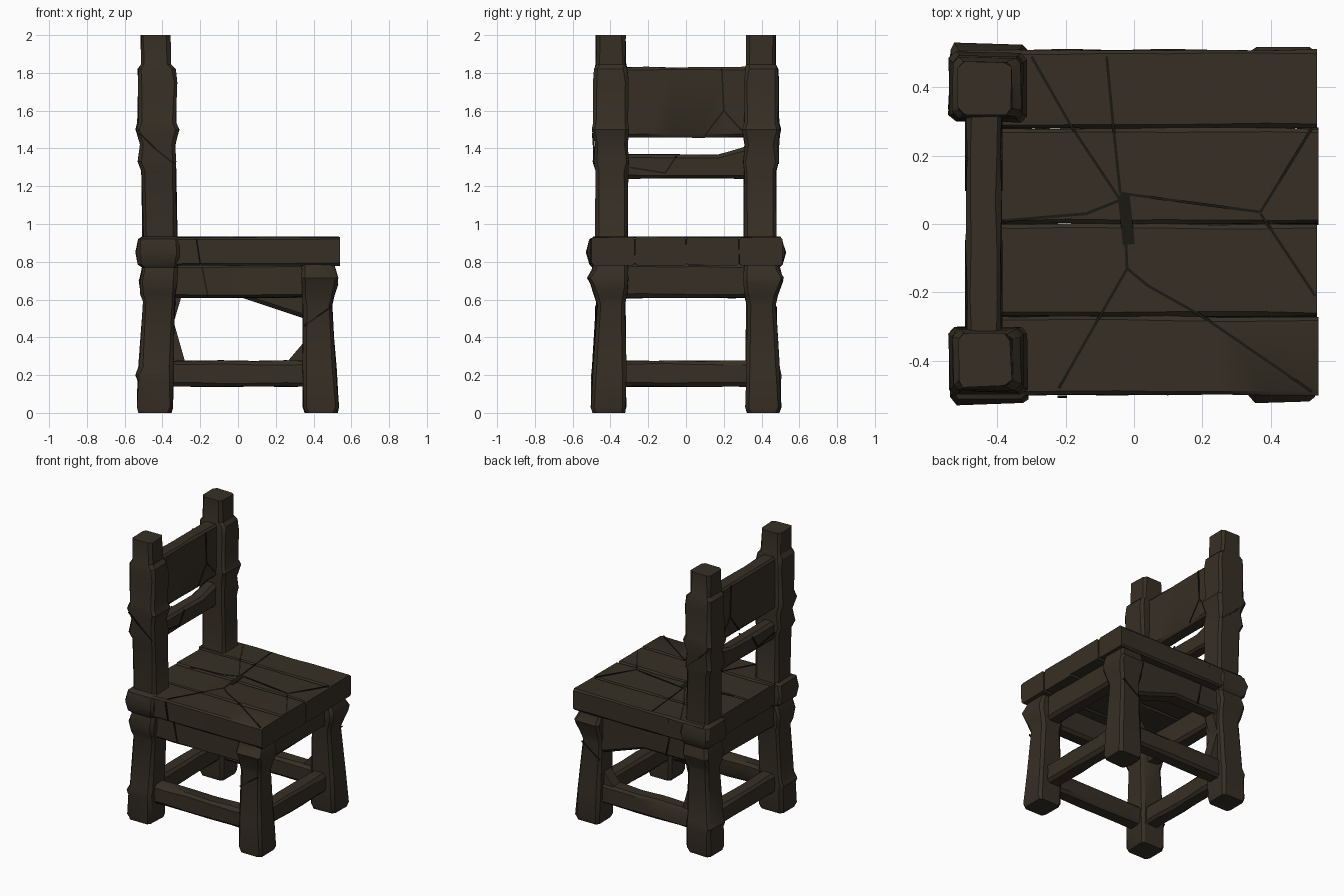
import bpy, bmesh, math, random
from mathutils import Vector

if "Cube" in bpy.data.objects:
    bpy.data.objects.remove(bpy.data.objects["Cube"])

random.seed(4)


def material(name, rgb):
    m = bpy.data.materials.new(name)
    m.diffuse_color = (*rgb, 1)
    m.use_nodes = True
    m.node_tree.nodes["Principled BSDF"].inputs["Base Color"].default_value = m.diffuse_color
    return m


WOOD = material("dark brown wood", (0.037, 0.028, 0.018))
CRACK = material("blackened crack", (0.010, 0.009, 0.006))


def finish(name, bm, mat, smooth=True):
    bmesh.ops.recalc_face_normals(bm, faces=bm.faces)
    me = bpy.data.meshes.new(name)
    bm.to_mesh(me)
    bm.free()
    me.materials.append(mat)
    ob = bpy.data.objects.new(name, me)
    bpy.context.collection.objects.link(ob)
    if smooth:
        bpy.ops.object.select_all(action='DESELECT')
        ob.select_set(True)
        bpy.context.view_layer.objects.active = ob
        bpy.ops.object.shade_smooth_by_angle(angle=math.radians(32))
    return ob


def loft(name, axis, sections, c=0.018, jitter=0.004):
    """Chamfered rectangular timber; section = (t, a0, a1, b0, b1)."""
    bm = bmesh.new()
    rings = []
    for t, a0, a1, b0, b1 in sections:
        ring = []
        for a, b in ((a0 + c, b0), (a1 - c, b0), (a1, b0 + c), (a1, b1 - c),
                     (a1 - c, b1), (a0 + c, b1), (a0, b1 - c), (a0, b0 + c)):
            a += random.uniform(-jitter, jitter)
            b += random.uniform(-jitter, jitter)
            co = {'x': (t, a, b), 'y': (a, t, b), 'z': (a, b, t)}[axis]
            ring.append(bm.verts.new(co))
        rings.append(ring)
    for r, s in zip(rings, rings[1:]):
        for i in range(8):
            j = (i + 1) % 8
            bm.faces.new((r[i], r[j], s[j], s[i]))
    bm.faces.new(rings[0])
    bm.faces.new(rings[-1])
    return finish(name, bm, WOOD)


def beam(name, axis, t0, t1, a0, a1, b0, b1, n=5, **kw):
    return loft(name, axis, [(t0 + (t1 - t0) * i / n, a0, a1, b0, b1)
                             for i in range(n + 1)], **kw)


def prism(name, profile, y0, y1):
    """Wedge cut in the xz plane, running along y."""
    bm = bmesh.new()
    f = bm.faces.new([bm.verts.new((x, y0, z)) for x, z in profile])
    ext = bmesh.ops.extrude_face_region(bm, geom=[f], use_keep_orig=True)
    vs = [g for g in ext['geom'] if isinstance(g, bmesh.types.BMVert)]
    bmesh.ops.translate(bm, verts=vs, vec=(0, y1 - y0, 0))
    return finish(name, bm, WOOD, False)


def crack(name, points, normal, w=0.008, d=0.004):
    """Thin dark strip laid along a surface."""
    bm = bmesh.new()
    n = Vector(normal)
    for p, q in zip(points, points[1:]):
        p, q = Vector(p), Vector(q)
        side = (q - p).cross(n).normalized() * w / 2
        lo, hi = [[bm.verts.new(v + n * k) for v in
                   (p - side, p + side, q + side, q - side)] for k in (-d, d)]
        bm.faces.new(lo)
        bm.faces.new(hi)
        for i in range(4):
            j = (i + 1) % 4
            bm.faces.new((lo[i], lo[j], hi[j], hi[i]))
    return finish(name, bm, CRACK, False)


# Posts and legs: z, x0, x1, |y| inner, |y| outer
POST = [(0, -.525, -.355, .325, .492), (.03, -.535, -.345, .317, .502),
        (.17, -.53, -.345, .317, .50), (.20, -.54, -.343, .315, .503),
        (.24, -.525, -.343, .317, .495), (.59, -.502, -.335, .317, .475),
        (.63, -.515, -.33, .307, .488), (.70, -.522, -.322, .302, .512),
        (.77, -.505, -.318, .305, .495), (.785, -.53, -.316, .302, .508),
        (.85, -.54, -.31, .298, .527), (.92, -.53, -.316, .302, .508),
        (.935, -.503, -.323, .308, .478), (1.28, -.512, -.33, .306, .478),
        (1.33, -.532, -.326, .30, .492), (1.42, -.518, -.333, .31, .482),
        (1.50, -.54, -.312, .30, .502), (1.54, -.53, -.33, .308, .49),
        (1.75, -.53, -.322, .307, .49), (1.82, -.53, -.332, .312, .488),
        (1.845, -.515, -.355, .32, .476), (2.0, -.515, -.36, .322, .476)]
LEG = [(0, .355, .525, .325, .492), (.03, .345, .533, .317, .502),
       (.24, .345, .52, .317, .495), (.57, .343, .497, .325, .472),
       (.62, .338, .51, .315, .485), (.68, .335, .53, .305, .505),
       (.715, .337, .528, .303, .52), (.76, .335, .515, .308, .495),
       (.80, .335, .505, .31, .49)]


def mirrored(sections, s):
    return [(z, x0, x1, *sorted((s * y0, s * y1))) for z, x0, x1, y0, y1 in sections]


for s, tag in ((-1, "near"), (1, "far")):
    loft("back_post_" + tag, 'z', mirrored(POST, s))
    loft("front_leg_" + tag, 'z', mirrored(LEG, s))
    lo, hi = sorted((s * .345, s * .455))
    beam("side_stretcher_" + tag, 'x', -.42, .42, lo, hi, .14, .275)
    # Far apron sags towards the front leg
    drop = .105 if s > 0 else 0
    loft("side_apron_" + tag, 'x', [(-.42, lo, hi, .61, .79), (-.2, lo, hi, .61, .79),
         (.02, lo, hi, .61, .79), (.34, lo, hi, .61 - drop, .79),
         (.42, lo, hi, .61 - drop, .79)])

# Front and rear cross members
for x, tag in ((-.425, "rear"), (.415, "front")):
    beam("cross_stretcher_" + tag, 'y', -.40, .40, x - .055, x + .055, .14, .275)
    beam("cross_apron_" + tag, 'y', -.40, .40, x - .055, x + .055, .61, .79)

# Splintered corner wedges on the far side
for i, prof in enumerate((((-.34, .48), (-.42, .27), (-.28, .27)),
                          ((-.30, .615), (-.42, .615), (-.34, .48)),
                          ((.345, .37), (.26, .27), (.42, .27)))):
    prism("corner_wedge_%d" % i, prof, .36, .44)

# Seat planks
edges = [-.50, -.27, 0, .28, .51]
ends = [.54, .535, .54, .535]
for i in range(4):
    beam("seat_plank_%d" % i, 'x', -.49, ends[i], edges[i], edges[i + 1],
         .78, .931, n=7, c=.012, jitter=.003)

# Back slats; the lower one rises at its far end
beam("upper_back_slat", 'y', -.36, .36, -.49, -.388, 1.46, 1.83, c=.014)
loft("lower_back_slat", 'y', [(-.36, -.485, -.39, 1.24, 1.37), (-.1, -.485, -.39, 1.24, 1.37),
     (.17, -.485, -.39, 1.24, 1.37), (.31, -.485, -.39, 1.24, 1.405),
     (.36, -.485, -.39, 1.24, 1.405)])

# Cracks across the seat
SEAT = [[(-.08, .49), (-.06, .28), (-.04, .09), (.37, .035), (.52, .28)],
        [(.37, .03), (.53, -.21)],
        [(-.30, .49), (-.18, .28), (-.04, .07), (-.14, .03), (-.38, .01)],
        [(-.03, .07), (-.02, -.13), (-.22, -.48)],
        [(-.02, -.13), (.04, -.18), (.20, -.27), (.52, -.49)]]
for i, path in enumerate(SEAT):
    crack("seat_crack_%d" % i, [(x, y, .93) for x, y in path], (0, 0, 1))
crack("seat_hole", [(-.03, .085, .93), (-.015, -.06, .93)], (0, 0, 1), w=.035)

# Cracks on slats, posts and aprons
for x, nx in ((-.388, 1), (-.49, -1)):
    crack("upper_slat_crack", [(x, .19, 1.82), (x, .20, 1.60), (x, .30, 1.49)], (nx, 0, 0))
    crack("upper_slat_branch", [(x, .20, 1.60), (x, .10, 1.47)], (nx, 0, 0))
    crack("lower_slat_crack", [(x, -.05, 1.36), (x, -.11, 1.27), (x, -.30, 1.30)], (nx, 0, 0))
for s in (-1, 1):
    n = (0, s, 0)
    crack("post_crack", [(-.52, s * .494, 1.48), (-.44, s * .488, 1.40),
                         (-.34, s * .488, 1.32)], n)
    crack("seat_edge_crack", [(-.22, s * .505, .92), (-.20, s * .505, .79)], n)
    crack("apron_crack", [(-.19, s * .456, .77), (-.16, s * .456, .62)], n)
    crack("leg_crack", [(.35, s * .478, .46), (.49, s * .478, .56)], n)
